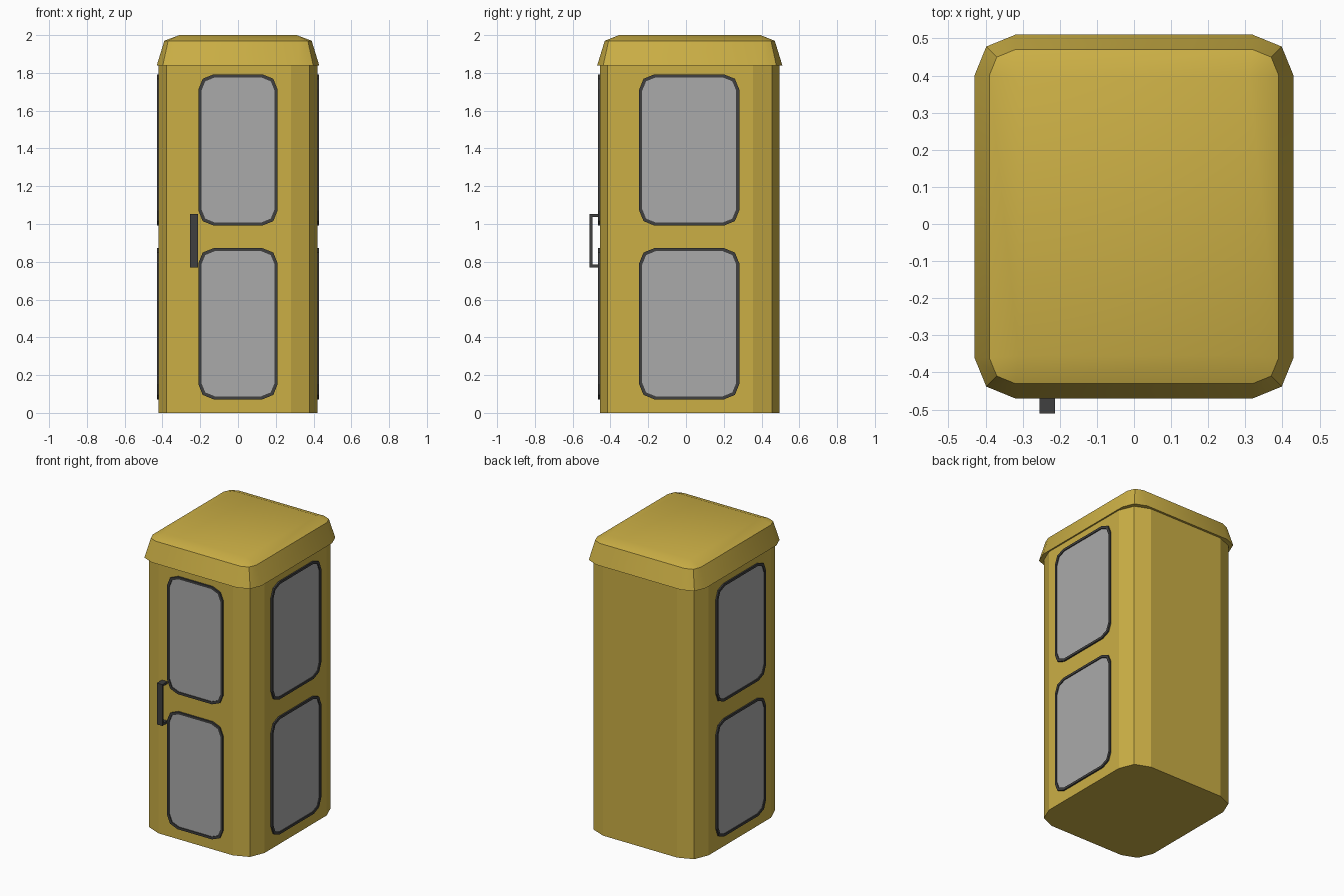
import bpy, bmesh
from math import pi
from mathutils import Matrix, Vector

if "Cube" in bpy.data.objects:
    bpy.data.objects.remove(bpy.data.objects["Cube"])

CY = 0.02  # body centre in y


def material(name, rgb):
    m = bpy.data.materials.new(name)
    m.diffuse_color = (*rgb, 1)
    m.use_nodes = True
    m.node_tree.nodes["Principled BSDF"].inputs["Base Color"].default_value = m.diffuse_color
    return m


YELLOW = material("ochre paint", (0.60, 0.43, 0.06))
BLACK = material("black trim", (0.05, 0.05, 0.05))
GREY = material("grey glass", (0.40, 0.40, 0.40))


def outline(hx, hy, c):
    """Rectangle with two-segment rounded corners of size c."""
    k = 0.29 * c
    quarter = [(hx, hy - c), (hx - k, hy - k), (hx - c, hy)]
    pts = []
    for sx, sy in ((1, 1), (-1, 1), (-1, -1), (1, -1)):
        q = [(sx * x, sy * y) for x, y in quarter]
        pts += q if sx * sy > 0 else q[::-1]
    return pts


def loft(name, rings, mat, caps=True, closed=False, matrix=None):
    """Skin a stack of (half x, half y, corner, z) rings."""
    bm = bmesh.new()
    loops = [[bm.verts.new((x, y, z)) for x, y in outline(hx, hy, c)]
             for hx, hy, c, z in rings]
    pairs = list(zip(loops, loops[1:]))
    if closed:
        pairs.append((loops[-1], loops[0]))
    for a, b in pairs:
        for i in range(len(a)):
            j = (i + 1) % len(a)
            bm.faces.new((a[i], a[j], b[j], b[i]))
    if caps:
        bm.faces.new(loops[0][::-1])
        bm.faces.new(loops[-1])
    bmesh.ops.remove_doubles(bm, verts=bm.verts, dist=1e-5)
    bmesh.ops.recalc_face_normals(bm, faces=bm.faces)
    me = bpy.data.meshes.new(name)
    bm.to_mesh(me)
    bm.free()
    me.materials.append(mat)
    ob = bpy.data.objects.new(name, me)
    bpy.context.collection.objects.link(ob)
    ob.matrix_world = matrix or Matrix.Translation((0, CY, 0))
    return ob


def box(name, lo, hi, mat):
    lo, hi = Vector(lo), Vector(hi)
    bpy.ops.mesh.primitive_cube_add(size=1, location=(lo + hi) / 2)
    ob = bpy.context.object
    ob.name = name
    ob.scale = hi - lo
    ob.data.materials.append(mat)
    return ob


# Cabin with rounded corners
loft("cabin_body", [(0.42, 0.475, 0.14, 0), (0.42, 0.475, 0.14, 1.86)], YELLOW)

# Domed roof cap, slightly overhanging the cabin
roof = loft("roof", [(0.43, 0.49, 0.11, 1.84), (0.39, 0.45, 0.07, 1.97),
                     (0.31, 0.375, 0.0, 2.0)], YELLOW)
bpy.context.view_layer.objects.active = roof
roof.select_set(True)
bpy.ops.object.shade_smooth_by_angle(angle=pi / 6)

# Two framed windows on the front, right and left
T = 0.016
for side, turn, origin, half in (("front", 0, (0, -0.455, 0), 0.21),
                                 ("right", pi / 2, (0.42, 0.017, 0), 0.265),
                                 ("left", -pi / 2, (-0.42, 0.017, 0), 0.265)):
    for level, z in (("upper", 1.392), ("lower", 0.472)):
        m = (Matrix.Translation(Vector(origin) + Vector((0, 0, z)))
             @ Matrix.Rotation(turn, 4, 'Z') @ Matrix.Rotation(pi / 2, 4, 'X'))
        hz = 0.40
        outer, inner = (half, hz, 0.08), (half - T, hz - T, 0.071)
        loft(f"{side}_{level}_window_frame",
             [(*outer, -0.01), (*outer, 0.010), (*inner, 0.010), (*inner, -0.01)],
             BLACK, caps=False, closed=True, matrix=m)
        loft(f"{side}_{level}_window_pane",
             [(*inner, -0.01), (*inner, 0.004)], GREY, matrix=m)

# Door handle: grip bar on two short posts
X0, X1 = -0.255, -0.213
box("handle_grip", (X0, -0.51, 0.77), (X1, -0.495, 1.052), BLACK)
for part, z in (("bottom", 0.77), ("top", 1.037)):
    box(f"handle_{part}_post", (X0, -0.497, z), (X1, -0.45, z + 0.015), BLACK)
